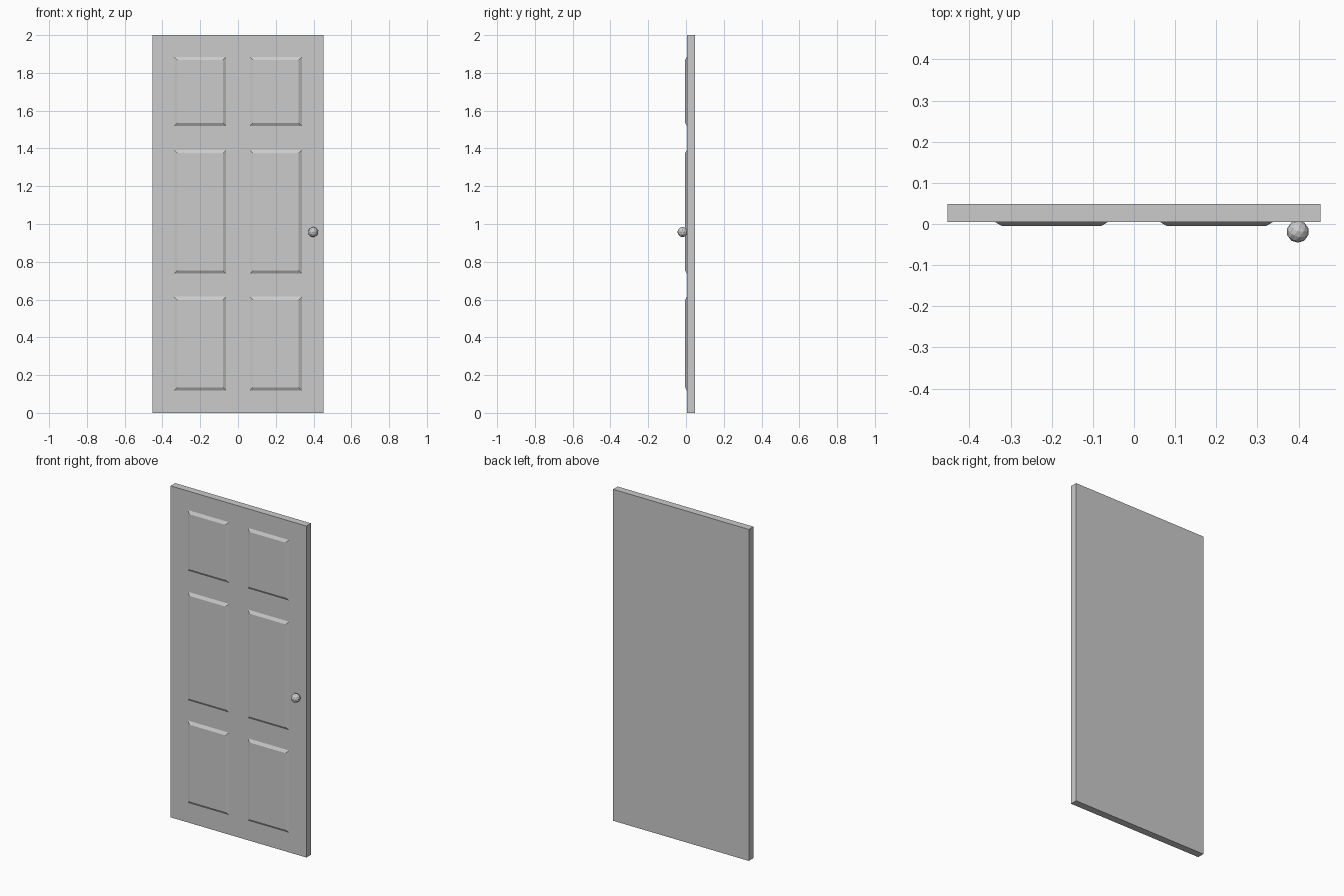
import bpy, bmesh

if "Cube" in bpy.data.objects:
    bpy.data.objects.remove(bpy.data.objects["Cube"])

FRONT, BACK = 0.005, 0.0485   # slab faces in y
RAISE, BEVEL = 0.01, 0.017    # raised panel height and chamfer width


def finish(name, bm):
    bmesh.ops.recalc_face_normals(bm, faces=bm.faces)
    mesh = bpy.data.meshes.new(name)
    bm.to_mesh(mesh)
    bm.free()
    obj = bpy.data.objects.new(name, mesh)
    bpy.context.collection.objects.link(obj)
    return obj


def frustum(name, x0, x1, z0, z1, y_back, y_front, inset):
    """Box whose front rectangle is inset from its back rectangle."""
    bm = bmesh.new()
    rings = []
    for y, i in ((y_back, 0), (y_front, inset)):
        rings.append([bm.verts.new(p) for p in (
            (x0 + i, y, z0 + i), (x1 - i, y, z0 + i),
            (x1 - i, y, z1 - i), (x0 + i, y, z1 - i))])
    back, front = rings
    bm.faces.new(back)
    bm.faces.new(front)
    for k in range(4):
        n = (k + 1) % 4
        bm.faces.new((back[k], back[n], front[n], front[k]))
    return finish(name, bm)


# Door slab
frustum("door_slab", -0.453, 0.453, 0, 2, BACK, FRONT, 0)

# Six raised panels with chamfered borders
for row, z0, z1 in (("lower", 0.118, 0.615), ("middle", 0.737, 1.392), ("upper", 1.519, 1.885)):
    for side, x0, x1 in (("left", -0.338, -0.063), ("right", 0.063, 0.338)):
        frustum(f"{row}_{side}_panel", x0, x1, z0, z1, FRONT, FRONT - RAISE, BEVEL)

# Faceted ball knob
bpy.ops.mesh.primitive_ico_sphere_add(subdivisions=2, radius=0.027, location=(0.398, -0.0185, 0.957))
bpy.context.object.name = "door_knob"
